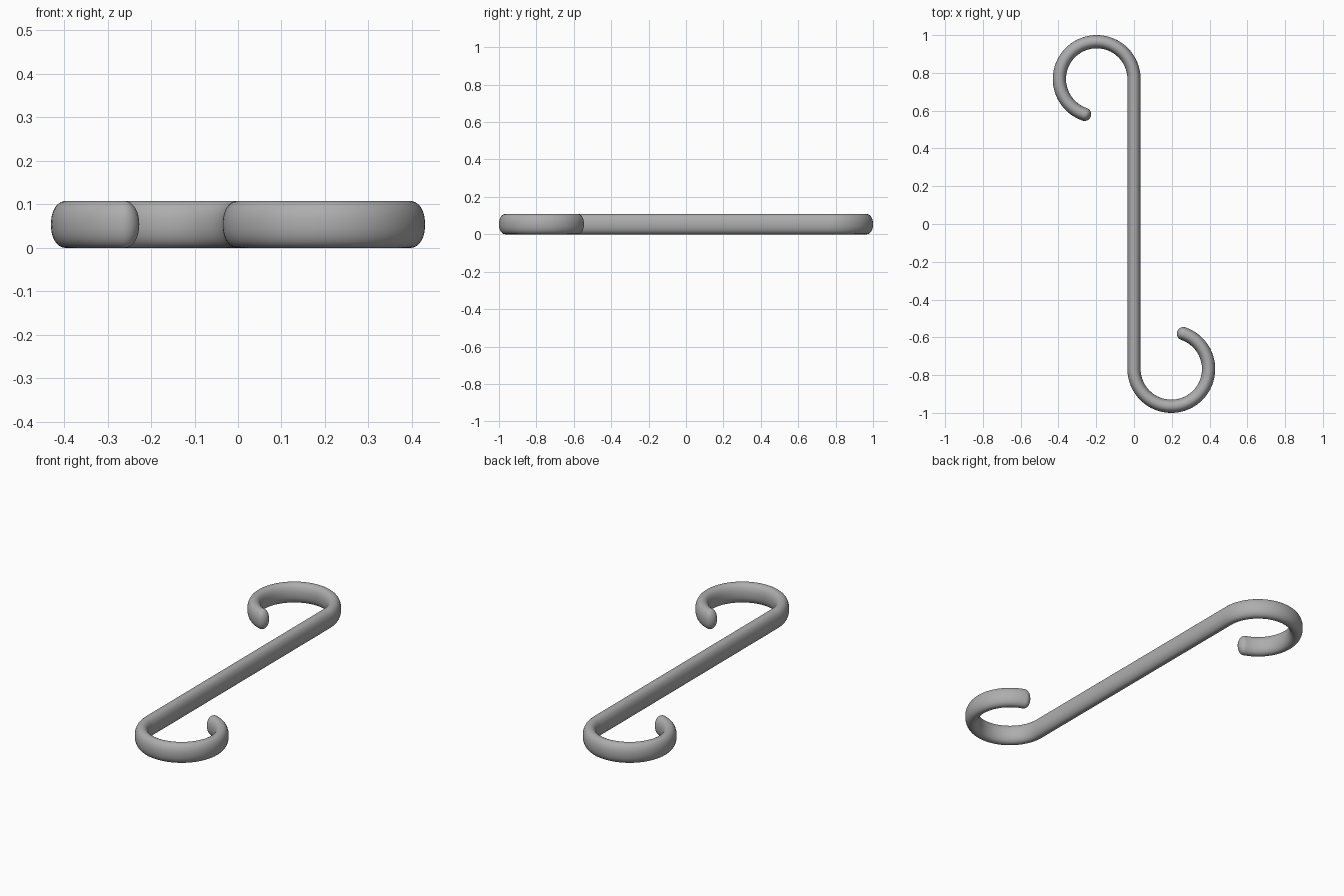
import bpy, bmesh
from math import sin, cos, pi, radians, copysign
from mathutils import Vector

cube = bpy.data.objects.get("Cube")
if cube:
    bpy.data.objects.remove(cube, do_unlink=True)

HALF_W, HALF_H = 0.035, 0.054     # bar section, taller than wide
BEND_R = 0.1975                   # hook centreline radius
BEND_Y = 1 - HALF_W - BEND_R      # hook centre along the shank
SWEEP = radians(251.5)
CAP = 0.033                       # length of the rounded tip
SIDES, ARC_STEPS, CAP_STEPS = 40, 56, 8

steel = bpy.data.materials.new("grey steel")
steel.use_nodes = True
grey = (0.42, 0.42, 0.42, 1)
steel.diffuse_color = grey
steel.node_tree.nodes["Principled BSDF"].inputs["Base Color"].default_value = grey


def half_path():
    """Stations (centre, tangent, scale) from mid shank to the hook tip."""
    stations = []
    for i in range(ARC_STEPS + 1):
        a = SWEEP * i / ARC_STEPS
        centre = Vector((BEND_R * (cos(a) - 1), BEND_Y + BEND_R * sin(a), HALF_H))
        stations.append((centre, Vector((-sin(a), cos(a), 0)), 1))
    # rounded tip
    end, tangent, _ = stations[-1]
    for i in range(1, CAP_STEPS):
        t = pi / 2 * i / CAP_STEPS
        stations.append((end + tangent * CAP * sin(t), tangent, cos(t)))
    return stations


def section(bm, centre, tangent, scale):
    """Softly squared oval across the path."""
    side = Vector((tangent.y, -tangent.x, 0))
    ring = []
    for k in range(SIDES):
        a = 2 * pi * k / SIDES
        u = copysign(abs(cos(a)) ** 0.92, cos(a)) * HALF_W * scale
        v = copysign(abs(sin(a)) ** 0.92, sin(a)) * HALF_H * scale
        ring.append(bm.verts.new(centre + side * u + Vector((0, 0, v))))
    return ring


# The second hook is the first turned half way round the vertical axis
upper = half_path()
lower = [(Vector((-c.x, -c.y, c.z)), t, s) for c, t, s in reversed(upper)]

bm = bmesh.new()
rings = [section(bm, *station) for station in lower + upper]
for a, b in zip(rings, rings[1:]):
    for k in range(SIDES):
        n = (k + 1) % SIDES
        bm.faces.new((a[k], a[n], b[n], b[k]))

# Close both tips with a fan
for ring, (c, t, _), sign in ((rings[0], lower[0], -1), (rings[-1], upper[-1], 1)):
    tip = bm.verts.new(c + t * sign * CAP * (1 - sin(pi / 2 * (CAP_STEPS - 1) / CAP_STEPS)))
    for k in range(SIDES):
        bm.faces.new((ring[k], ring[(k + 1) % SIDES], tip))

bmesh.ops.recalc_face_normals(bm, faces=bm.faces)
mesh = bpy.data.meshes.new("double_hook")
bm.to_mesh(mesh)
bm.free()
mesh.materials.append(steel)
hook = bpy.data.objects.new("double_hook", mesh)
bpy.context.collection.objects.link(hook)

bpy.context.view_layer.objects.active = hook
hook.select_set(True)
bpy.ops.object.shade_smooth_by_angle(angle=radians(50))
